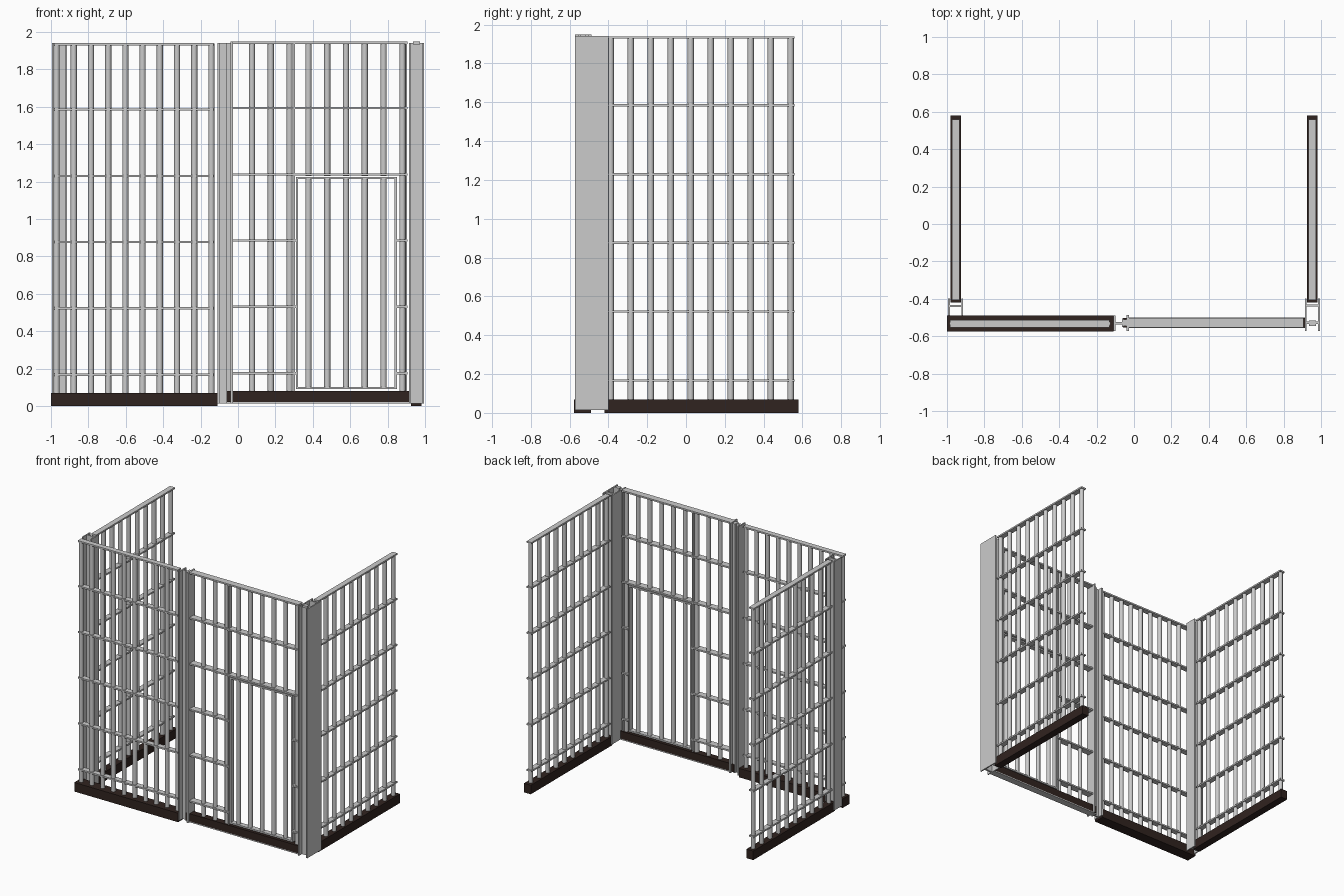
import bpy, bmesh
from math import pi
from mathutils import Matrix

if "Cube" in bpy.data.objects:
    bpy.data.objects.remove(bpy.data.objects["Cube"])

dark = bpy.data.materials.new("dark_base")
dark.diffuse_color = (0.03, 0.017, 0.014, 1)
dark.use_nodes = True
dark.node_tree.nodes["Principled BSDF"].inputs["Base Color"].default_value = dark.diffuse_color


def finish(name, bm, mat=None):
    me = bpy.data.meshes.new(name)
    bm.to_mesh(me)
    bm.free()
    ob = bpy.data.objects.new(name, me)
    bpy.context.collection.objects.link(ob)
    if mat:
        me.materials.append(mat)
    return ob


def add_box(bm, x0, x1, y0, y1, z0, z1):
    m = Matrix.Translation(((x0 + x1) / 2, (y0 + y1) / 2, (z0 + z1) / 2))
    m = m @ Matrix.Diagonal((x1 - x0, y1 - y0, z1 - z0, 1))
    bmesh.ops.create_cube(bm, size=1, matrix=m)


def boxes(name, items, mat=None):
    bm = bmesh.new()
    for b in items:
        add_box(bm, *b)
    return finish(name, bm, mat)


def bars(name, items, r=0.0165):
    # round bars, each (x, y, z0, z1)
    bm = bmesh.new()
    for x, y, z0, z1 in items:
        bmesh.ops.create_cone(bm, cap_ends=True, segments=12, radius1=r, radius2=r,
                              depth=z1 - z0, matrix=Matrix.Translation((x, y, (z0 + z1) / 2)))
    for f in bm.faces:
        f.smooth = len(f.verts) == 4
    return finish(name, bm)


TOP = 1.94
RAILS = [0.167, 0.522, 0.877, 1.23, 1.585, TOP - 0.006]
T = 0.006   # half rail thickness
W = 0.021   # half rail depth

# side panels
for side, s in (("right", 1), ("left", -1)):
    x = s * 0.953
    boxes(side + "_panel_base", [(x - 0.029, x + 0.029, -0.42, 0.58, 0, 0.07)], dark)
    bars(side + "_panel_bars", [(x, -0.388 + 0.103 * i, 0.06, TOP - 0.003) for i in range(10)])
    boxes(side + "_panel_rails", [(x - W, x + W, -0.405, 0.56, z - T, z + T) for z in RAILS])

# fixed front panel
FY = -0.533
boxes("front_panel_base", [(-1, -0.11, FY - 0.043, FY + 0.043, 0, 0.07)], dark)
bars("front_panel_bars", [(-0.97 + 0.092 * i, FY, 0.06, TOP - 0.003) for i in range(10)])
boxes("front_panel_rails", [(-0.985, -0.13, FY - W, FY + W, z - T, z + T) for z in RAILS])

# door panel with opening
DY = -0.528
D = 0.008
D0, D1, DTOP = 0.31, 0.85, 1.23
boxes("door_panel_base", [(-0.06, 0.915, DY - 0.026, DY + 0.026, 0.022, 0.08)], dark)
boxes("door_panel_bottom_plate", [(-0.03, 0.915, DY - 0.027, DY + 0.027, 0.014, 0.022)])
rails = []
for z in RAILS:
    z += D
    spans = [(-0.03, 0.905)] if z > 1.2 else [(-0.03, D0), (D1, 0.905)]
    rails += [(a, b, DY - 0.026, DY + 0.026, z - T, z + T) for a, b in spans]
boxes("door_panel_rails", rails)
xs = [0.075 + 0.1005 * i for i in range(9)]
bars("door_panel_bars", [(x, DY, DTOP if D0 < x < D1 else 0.07, TOP + D - 0.003) for x in xs])
boxes("door_panel_uprights", [(0.296, 0.306, DY - 0.02, DY + 0.02, 0.07, TOP + D - 0.002),
                              (0.895, 0.903, DY - 0.02, DY + 0.02, 0.07, TOP + D - 0.002)])
# door leaf
f = 0.012
boxes("door_frame", [(D0, D0 + f, DY - 0.02, DY + 0.02, 0.09, DTOP - 0.005),
                     (D1 - f, D1, DY - 0.02, DY + 0.02, 0.09, DTOP - 0.005),
                     (D0, D1, DY - 0.02, DY + 0.02, 0.09, 0.09 + f),
                     (D0, D1, DY - 0.02, DY + 0.02, DTOP - 0.005 - f, DTOP - 0.005)])
bars("door_bars", [(x, DY, 0.095, DTOP - 0.01) for x in xs if D0 < x < D1 - 0.02])

# posts between front panels
P0, P1 = 0.014, TOP + 0.002
boxes("center_post", [(-0.11, -0.1, -0.572, -0.488, P0, P1),
                      (-0.1, -0.055, -0.536, -0.524, P0, P1),
                      (-0.065, -0.055, -0.552, -0.505, P0, P1)])
boxes("door_jamb", [(-0.04, -0.028, -0.572, -0.486, P0, P1 + D),
                    (-0.055, -0.04, -0.545, -0.51, P0, P1)])

# corner posts
boxes("right_corner_post", [(0.914, 0.923, -0.572, -0.398, P0, P1),
                            (0.985, 0.994, -0.572, -0.398, P0, P1),
                            (0.923, 0.985, -0.535, -0.52, P0, P1),
                            (0.923, 0.985, -0.442, -0.43, P0, P1)])
boxes("right_post_cap", [(0.935, 0.972, -0.545, -0.515, P1 - 0.01, P1 + 0.007)])
boxes("left_corner_post", [(-0.994, -0.985, -0.49, -0.398, P0, P1),
                           (-0.923, -0.914, -0.49, -0.398, P0, P1),
                           (-0.985, -0.923, -0.445, -0.433, P0, P1)])
